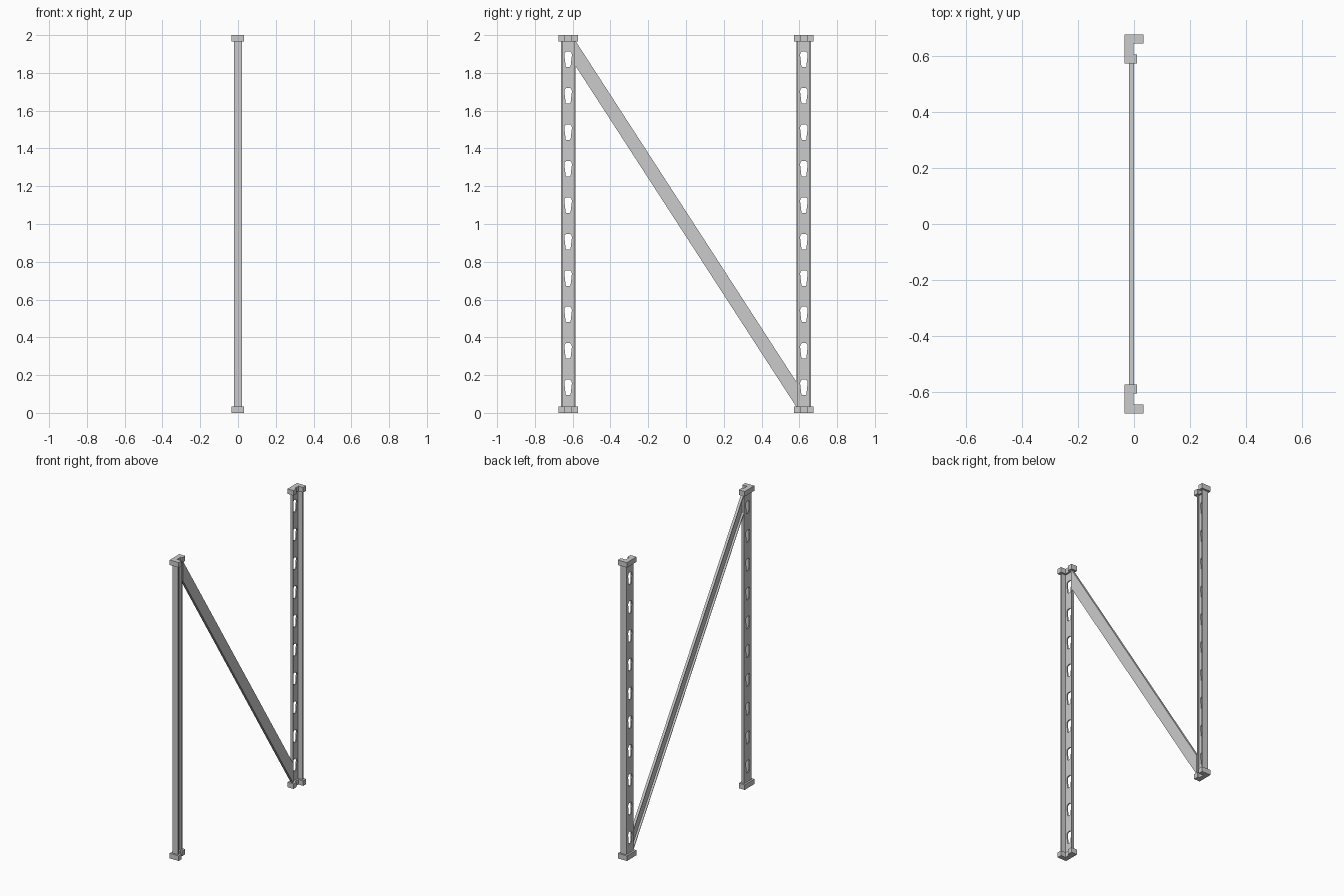
import bpy, bmesh
from mathutils import Vector

if "Cube" in bpy.data.objects:
    bpy.data.objects.remove(bpy.data.objects["Cube"])


def make_object(name, bm):
    bmesh.ops.recalc_face_normals(bm, faces=bm.faces)
    me = bpy.data.meshes.new(name)
    bm.to_mesh(me)
    bm.free()
    ob = bpy.data.objects.new(name, me)
    bpy.context.collection.objects.link(ob)
    return ob


def add_prism(bm, pts, offset):
    """Extrude a closed loop of 3D points by an offset vector."""
    face = bm.faces.new([bm.verts.new(p) for p in pts])
    ext = bmesh.ops.extrude_face_region(bm, geom=[face])["geom"]
    bmesh.ops.translate(bm, vec=Vector(offset),
                        verts=[g for g in ext if isinstance(g, bmesh.types.BMVert)])


def channel(t, over):
    """J-shaped outline (x, y): web, long outer and short inner flange.
    t = half wall thickness, over = how far it extends past the flange tips."""
    xw, yo, yi = -0.018, 0.659, 0.589
    tip_o, tip_i = 0.02 + over, -0.003 + over
    return [(xw - t, yi - t), (tip_i, yi - t), (tip_i, yi + t), (xw + t, yi + t),
            (xw + t, yo - t), (tip_o, yo - t), (tip_o, yo + t), (xw - t, yo + t)]


# keyhole slot outline (y, z): wide rounded top, narrow bottom
slot = [(-0.010, -0.041), (0.010, -0.041), (0.013, -0.037), (0.020, 0.022),
        (0.018, 0.034), (0.010, 0.041), (-0.010, 0.041), (-0.018, 0.034),
        (-0.020, 0.022), (-0.013, -0.037)]

for side, s in (("front", -1), ("back", 1)):
    # perforated upright
    bm = bmesh.new()
    add_prism(bm, [(x, s * y, 0.005) for x, y in channel(0.004, 0)], (0, 0, 1.99))
    upright = make_object(side + "_upright", bm)

    # slot cutter
    bm = bmesh.new()
    for i in range(10):
        z = 0.135 + 0.193 * i
        add_prism(bm, [(-0.03, s * 0.624 + y, z + dz) for y, dz in slot], (0.024, 0, 0))
    cutter = make_object(side + "_slot_cutter", bm)
    cutter.hide_render = True
    cutter.hide_viewport = False
    mod = upright.modifiers.new("slots", "BOOLEAN")
    mod.operation = "DIFFERENCE"
    mod.solver = "EXACT"
    mod.object = cutter
    bpy.context.view_layer.objects.active = upright
    bpy.ops.object.modifier_apply(modifier=mod.name)
    bpy.data.objects.remove(cutter)

    # protective end caps
    for end, z in (("foot", 0.0), ("top", 1.966)):
        bm = bmesh.new()
        add_prism(bm, [(x, s * y, z) for x, y in channel(0.016, 0.013)], (0, 0, 0.034))
        make_object(f"{side}_{end}_cap", bm)

# diagonal brace: channel open towards -x, ends cut vertically at the uprights
h, t, y_end, rise = 0.066, 0.008, 0.585, 0.903
section = [(-0.018, -h), (0.0, -h), (0.0, h), (-0.018, h),
           (-0.018, h - t), (-0.004, h - t), (-0.004, t - h), (-0.018, t - h)]
bm = bmesh.new()
add_prism(bm, [(x, -y_end, 1 + rise + z) for x, z in section],
          (0, 2 * y_end, -2 * rise))
make_object("diagonal_brace", bm)
